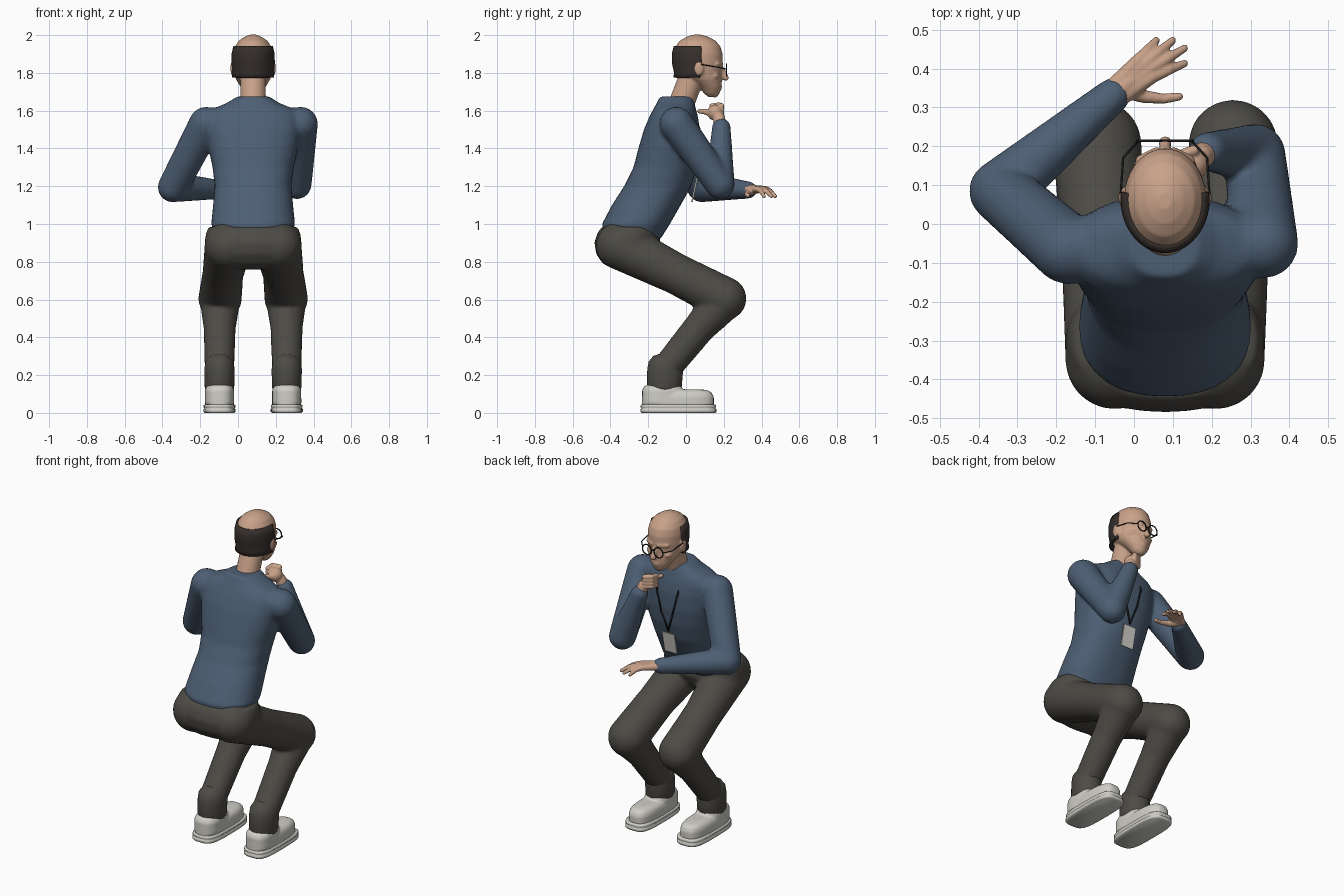
import bpy, bmesh, math
from mathutils import Vector, Matrix

CX = 0.08  # body centre line


def material(name, rgb):
    m = bpy.data.materials.new(name)
    m.diffuse_color = (*rgb, 1)
    return m


SHIRT = material("navy knit", (0.075, 0.115, 0.175))
PANTS = material("dark wool", (0.075, 0.07, 0.06))
SKIN = material("skin", (0.58, 0.36, 0.25))
SHOE = material("pale leather", (0.62, 0.61, 0.56))
HAIR = material("dark hair", (0.035, 0.028, 0.024))
WIRE = material("black wire", (0.012, 0.012, 0.012))
CARD = material("card", (0.65, 0.64, 0.6))


def finish(name, bm, mat, voxel=0, smooth=0):
    bmesh.ops.recalc_face_normals(bm, faces=bm.faces)
    me = bpy.data.meshes.new(name)
    for f in bm.faces:
        f.smooth = True
    bm.to_mesh(me)
    bm.free()
    ob = bpy.data.objects.new(name, me)
    bpy.context.collection.objects.link(ob)
    me.materials.append(mat)
    if voxel:
        r = ob.modifiers.new("blend", 'REMESH')
        r.mode, r.voxel_size, r.use_smooth_shade = 'VOXEL', voxel, True
    if smooth:
        s = ob.modifiers.new("soften", 'SMOOTH')
        s.factor, s.iterations = 0.5, smooth
    return ob


def ball(bm, p, r):
    m = Matrix.Translation(p) @ Matrix.Diagonal((*r, 1))
    bmesh.ops.create_uvsphere(bm, u_segments=24, v_segments=16, radius=1, matrix=m)


def limb(bm, pts):
    """Rounded chain through (x, y, z, radius) points."""
    for p in pts:
        ball(bm, p[:3], (p[3],) * 3)
    for a, b in zip(pts, pts[1:]):
        va, vb = Vector(a[:3]), Vector(b[:3])
        d = vb - va
        m = Matrix.Translation((va + vb) / 2) @ d.to_track_quat('Z', 'Y').to_matrix().to_4x4()
        bmesh.ops.create_cone(bm, cap_ends=True, segments=24, radius1=a[3], radius2=b[3],
                              depth=d.length, matrix=m)


def loft(bm, secs, x=CX, e=2.0, n=40, arc=None):
    """Stack superellipse sections (z, centre y, half x, half y); arc leaves it open."""
    a0, a1 = arc or (0, 2 * math.pi)
    cnt = n + 1 if arc else n
    rings = []
    for z, cy, hx, hy in secs:
        ring = []
        for i in range(cnt):
            t = a0 + (a1 - a0) * i / n
            c, s = math.cos(t), math.sin(t)
            ring.append(bm.verts.new((x + hx * math.copysign(abs(c) ** (2 / e), c),
                                      cy + hy * math.copysign(abs(s) ** (2 / e), s), z)))
        rings.append(ring)
    for r, q in zip(rings, rings[1:]):
        for i in range(n):
            j = (i + 1) % cnt
            bm.faces.new((r[i], r[j], q[j], q[i]))
    if not arc:
        bm.faces.new(rings[0][::-1])
        bm.faces.new(rings[-1])


# Shirt: leaning torso with both sleeves blended in
bm = bmesh.new()
loft(bm, [(0.92, -0.285, 0.2, 0.15), (1.0, -0.265, 0.222, 0.18), (1.1, -0.21, 0.212, 0.182),
          (1.2, -0.15, 0.203, 0.178), (1.3, -0.11, 0.215, 0.168), (1.4, -0.09, 0.236, 0.162),
          (1.5, -0.075, 0.25, 0.148), (1.57, -0.065, 0.25, 0.128), (1.61, -0.06, 0.215, 0.112),
          (1.64, -0.055, 0.14, 0.1), (1.675, -0.05, 0.085, 0.088)], e=2.3)
limb(bm, [(-0.02, -0.065, 1.53, 0.08), (-0.17, -0.065, 1.53, 0.09), (-0.345, 0.085, 1.195, 0.08),
          (-0.055, 0.33, 1.18, 0.046)])
limb(bm, [(0.18, -0.06, 1.53, 0.08), (0.333, -0.05, 1.53, 0.09), (0.312, 0.18, 1.21, 0.078),
          (0.19, 0.187, 1.51, 0.05)])
finish("shirt", bm, SHIRT, 0.011, 6)

# Trousers: pelvis with bent legs
bm = bmesh.new()
loft(bm, [(0.76, -0.32, 0.12, 0.06), (0.79, -0.325, 0.2, 0.115), (0.84, -0.32, 0.24, 0.155),
          (0.9, -0.31, 0.257, 0.175), (0.95, -0.305, 0.25, 0.165), (0.985, -0.3, 0.235, 0.145)], e=2.3)
for s in (-1, 1):
    limb(bm, [(CX + s * 0.13, -0.35, 0.885, 0.127), (CX + s * 0.16, -0.05, 0.735, 0.108),
              (CX + s * 0.175, 0.205, 0.605, 0.115)])
    limb(bm, [(CX + s * 0.175, 0.205, 0.6, 0.108), (CX + s * 0.177, 0.07, 0.45, 0.085),
              (CX + s * 0.178, -0.1, 0.24, 0.078)])
finish("trousers", bm, PANTS, 0.011, 5)

for s, side in ((-1, "left"), (1, "right")):
    fx = CX + s * 0.178
    # Trouser cuff
    bm = bmesh.new()
    loft(bm, [(0.115, -0.115, 0.072, 0.085), (0.135, -0.115, 0.078, 0.092), (0.23, -0.11, 0.08, 0.095),
              (0.27, -0.11, 0.075, 0.088), (0.3, -0.11, 0.055, 0.065), (0.315, -0.11, 0.02, 0.025)], x=fx)
    finish(side + "_cuff", bm, PANTS)
    # Shoe sole with a welt groove
    bm = bmesh.new()
    loft(bm, [(0, -0.04, 0.078, 0.195), (0.006, -0.04, 0.085, 0.201), (0.02, -0.04, 0.085, 0.201),
              (0.025, -0.04, 0.079, 0.194), (0.03, -0.04, 0.084, 0.2), (0.04, -0.04, 0.084, 0.2),
              (0.045, -0.04, 0.078, 0.194)], x=fx, e=3.6)
    finish(side + "_sole", bm, SHOE)
    # Shoe upper and heel counter
    bm = bmesh.new()
    loft(bm, [(0.035, -0.043, 0.077, 0.19), (0.085, -0.043, 0.077, 0.19), (0.107, -0.045, 0.07, 0.182),
              (0.12, -0.05, 0.056, 0.165), (0.125, -0.055, 0.035, 0.13)], x=fx, e=2.8)
    loft(bm, [(0.05, -0.125, 0.077, 0.107), (0.12, -0.125, 0.077, 0.107), (0.14, -0.122, 0.07, 0.1),
              (0.148, -0.12, 0.055, 0.085)], x=fx, e=2.6)
    finish(side + "_shoe", bm, SHOE, 0.007, 3)

# Head: bald skull tapering to a narrow chin, with neck, nose and ears
SKULL = [(1.8, 0.068, 0.103, 0.122), (1.85, 0.065, 0.106, 0.13), (1.9, 0.064, 0.105, 0.13),
         (1.94, 0.063, 0.096, 0.119)]
bm = bmesh.new()
loft(bm, [(1.672, 0.14, 0.022, 0.022), (1.69, 0.137, 0.042, 0.04), (1.725, 0.128, 0.066, 0.06),
          (1.765, 0.1, 0.09, 0.09)] + SKULL +
     [(1.97, 0.062, 0.076, 0.095), (1.99, 0.061, 0.047, 0.06), (2.002, 0.06, 0.018, 0.022)])
limb(bm, [(CX, -0.045, 1.58, 0.068), (CX, 0.03, 1.78, 0.067)])
limb(bm, [(CX, 0.188, 1.825, 0.012), (CX, 0.21, 1.775, 0.017)])
ball(bm, (CX, 0.178, 1.728), (0.026, 0.014, 0.007))
ball(bm, (CX, 0.176, 1.714), (0.024, 0.013, 0.007))
ball(bm, (CX, 0.152, 1.686), (0.025, 0.02, 0.016))
for s in (-1, 1):
    ball(bm, (CX + s * 0.107, 0.068, 1.825), (0.013, 0.026, 0.042))
    limb(bm, [(CX + s * 0.022, 0.187, 1.847, 0.012), (CX + s * 0.065, 0.165, 1.847, 0.012)])
    ball(bm, (CX + s * 0.055, 0.145, 1.785), (0.028, 0.03, 0.018))
finish("head", bm, SKIN, 0.0065, 3)

# Horseshoe of hair round the back and sides
bm = bmesh.new()
rad = math.radians
loft(bm, [(1.775, 0.055, 0.102, 0.113)] + SKULL, arc=(rad(172), rad(368)))
ob = finish("hair", bm, HAIR)
sol = ob.modifiers.new("thickness", 'SOLIDIFY')
sol.thickness, sol.offset = 0.018, 0

# Round wire spectacles
bm = bmesh.new()
for s in (-1, 1):
    ring = [(CX + s * 0.04 + 0.031 * math.cos(rad(20 * i)), 0.214,
             1.815 + 0.031 * math.sin(rad(20 * i)), 0.0035) for i in range(19)]
    limb(bm, ring)
    limb(bm, [(CX + s * 0.07, 0.212, 1.82, 0.003), (CX + s * 0.108, 0.17, 1.83, 0.003),
              (CX + s * 0.114, 0.08, 1.845, 0.003)])
limb(bm, [(CX - 0.01, 0.215, 1.822, 0.003), (CX + 0.01, 0.215, 1.822, 0.003)])
bmesh.ops.remove_doubles(bm, verts=bm.verts, dist=0.0008)
finish("spectacles", bm, WIRE)

# Open hand, held palm down
bm = bmesh.new()
limb(bm, [(-0.09, 0.3, 1.18, 0.032), (-0.04, 0.342, 1.182, 0.03), (-0.01, 0.366, 1.183, 0.024)])
for kx, ky, tx, ty in ((0.01, 0.42, 0.057, 0.472), (0.03, 0.413, 0.099, 0.472),
                       (0.042, 0.398, 0.13, 0.452), (0.046, 0.378, 0.13, 0.413)):
    mx, my = (kx + tx) / 2, (ky + ty) / 2
    limb(bm, [(-0.04 + (kx - 0.03) * 0.5, 0.342 + (ky - 0.4) * 0.6, 1.182, 0.024), (kx, ky, 1.185, 0.017),
              (mx, my, 1.175, 0.013), (tx, ty, 1.147, 0.01)])
limb(bm, [(-0.025, 0.345, 1.175, 0.022), (0.025, 0.328, 1.163, 0.017), (0.075, 0.322, 1.155, 0.013),
          (0.116, 0.328, 1.15, 0.011)])
finish("open_hand", bm, SKIN, 0.005, 2)

# Closed hand under the chin
bm = bmesh.new()
limb(bm, [(0.2, 0.187, 1.49, 0.034), (0.17, 0.175, 1.56, 0.032)])
ball(bm, (0.15, 0.155, 1.59), (0.042, 0.042, 0.042))
for i in range(4):
    z = 1.565 + i * 0.02
    limb(bm, [(0.155, 0.19, z, 0.014), (0.115, 0.175, z + 0.005, 0.014), (0.11, 0.135, z, 0.013)])
limb(bm, [(0.155, 0.13, 1.585, 0.018), (0.135, 0.1, 1.595, 0.015), (0.12, 0.07, 1.597, 0.012)])
finish("closed_hand", bm, SKIN, 0.005, 2)

# Lanyard and pass hanging from the chest
bm = bmesh.new()
for s in (-1, 1):
    limb(bm, [(CX + s * 0.085, 0.02, 1.635, 0.005), (CX + s * 0.07, 0.073, 1.5, 0.005),
              (CX + s * 0.04, 0.075, 1.38, 0.005), (CX, 0.06, 1.26, 0.005)])
finish("lanyard", bm, WIRE)
bm = bmesh.new()
bmesh.ops.create_cube(bm, size=1, matrix=Matrix.Translation((CX, 0.045, 1.18))
                      @ Matrix.Rotation(rad(-12), 4, 'X') @ Matrix.Diagonal((0.085, 0.008, 0.13, 1)))
ob = finish("pass_card", bm, CARD)
for f in ob.data.polygons:
    f.use_smooth = False
